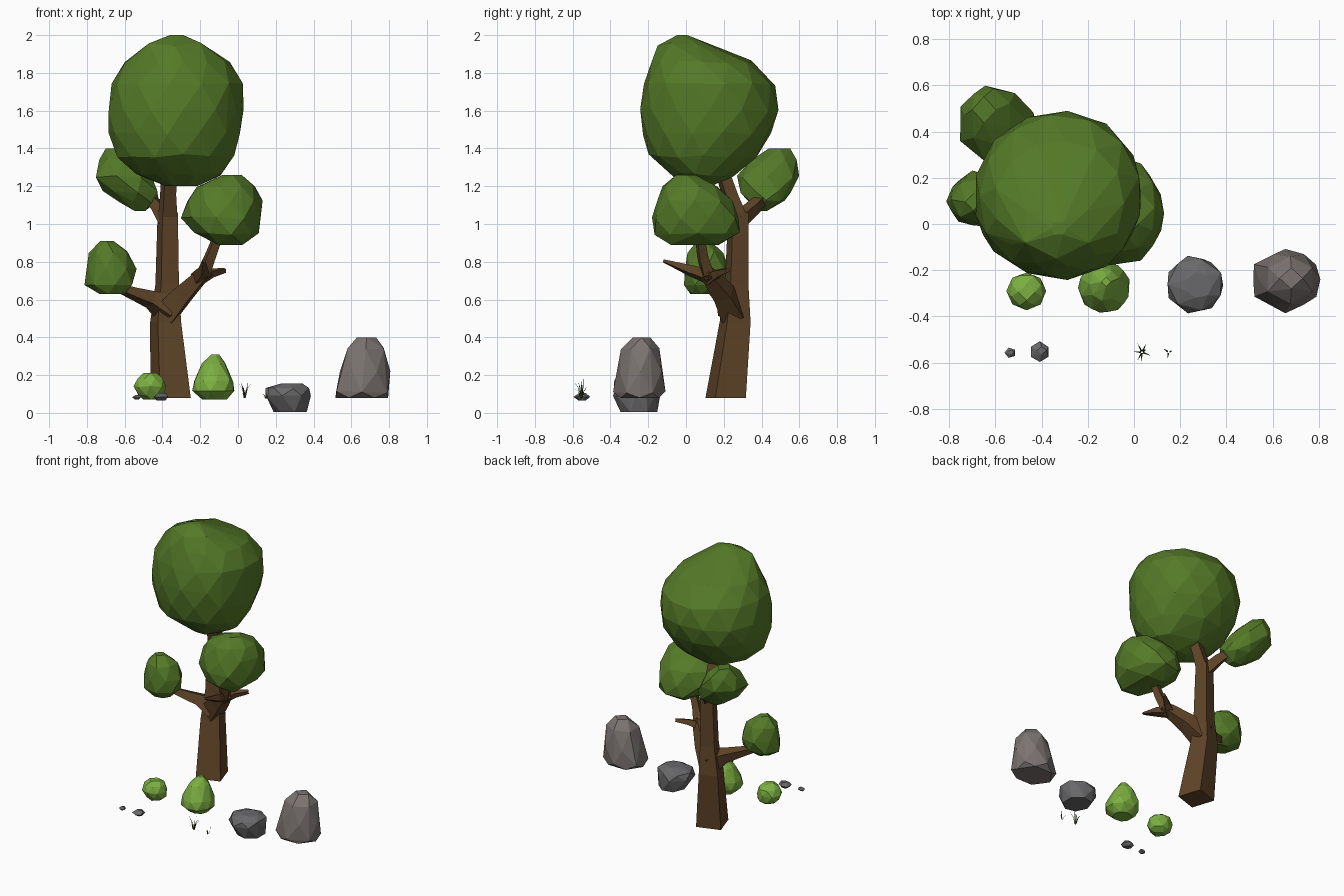
import bpy, bmesh, math, random
from mathutils import Vector

random.seed(7)


def material(name, rgb):
    m = bpy.data.materials.new(name)
    m.diffuse_color = (*rgb, 1)
    return m


LEAF = material("leaf", (0.09, 0.195, 0.021))
BUSH = material("bush", (0.20, 0.43, 0.053))
BARK = material("bark", (0.115, 0.058, 0.021))
DARK = material("dark_stone", (0.14, 0.14, 0.145))
PALE = material("pale_stone", (0.20, 0.175, 0.165))
GRASS = material("grass", (0.03, 0.07, 0.015))


def finish(bm, name, mat):
    bmesh.ops.recalc_face_normals(bm, faces=bm.faces)
    me = bpy.data.meshes.new(name)
    bm.to_mesh(me)
    bm.free()
    me.materials.append(mat)
    ob = bpy.data.objects.new(name, me)
    bpy.context.collection.objects.link(ob)
    return ob


def blob(name, mat, rows, sides, jitter=0.04):
    """Faceted lump: hull around stacked rings, each row is z, x0, x1, y0, y1."""
    bm = bmesh.new()
    for k, (z, x0, x1, y0, y1) in enumerate(rows):
        small = (x1 - x0) < 0.5 * max(r[2] - r[1] for r in rows)
        n = max(4, sides // 2) if small else sides
        end = k in (0, len(rows) - 1)
        for i in range(n):
            a = 2 * math.pi * (i + 0.5 * (k % 2)) / n
            s = 1.02 + random.uniform(-jitter, jitter)
            dz = 0 if end else random.uniform(-jitter, jitter) * (rows[0][0] - rows[-1][0]) * 0.5
            bm.verts.new(((x0 + x1) / 2 + s * (x1 - x0) / 2 * math.cos(a),
                          (y0 + y1) / 2 + s * (y1 - y0) / 2 * math.sin(a), z + dz))
    res = bmesh.ops.convex_hull(bm, input=bm.verts)
    loose = [v for v in bm.verts if not v.link_faces]
    bmesh.ops.delete(bm, geom=loose, context='VERTS')
    return finish(bm, name, mat)


def limb(name, path, sides=4, upright=False):
    """Square-section tapered branch through points x, y, z, radius."""
    bm = bmesh.new()
    pts = [Vector(p[:3]) for p in path]
    rings = []
    for i, p in enumerate(pts):
        if upright:
            u, v = Vector((1, 0, 0)), Vector((0, 1, 0))
        else:
            d = (pts[min(i + 1, len(pts) - 1)] - pts[max(i - 1, 0)]).normalized()
            ref = Vector((0, 0, 1)) if abs(d.z) < 0.85 else Vector((0, 1, 0))
            u = d.cross(ref).normalized()
            v = d.cross(u)
        ring = []
        for k in range(sides):
            a = math.radians(63) + 2 * math.pi * k / sides
            ring.append(bm.verts.new(p + path[i][3] * (u * math.cos(a) + v * math.sin(a))))
        rings.append(ring)
    for r, s in zip(rings, rings[1:]):
        for k in range(sides):
            j = (k + 1) % sides
            bm.faces.new((r[k], r[j], s[j], s[k]))
    bm.faces.new(rings[0])
    bm.faces.new(rings[-1])
    return finish(bm, name, BARK)


def grass(name, x, y, z, height, spread, count):
    """Tuft of thin bent blades leaning outwards."""
    bm = bmesh.new()
    for i in range(count):
        a = 2 * math.pi * i / count + random.uniform(-0.3, 0.3) + 0.4
        out = Vector((math.cos(a), math.sin(a), 0))
        side = Vector((-out.y, out.x, 0)) * 0.004
        h = height * (1 if i == 0 else random.uniform(0.5, 0.9))
        base = Vector((x, y, z)) + out * 0.004
        mid = base + out * spread * 0.35 + Vector((0, 0, h * 0.6))
        tip = base + out * spread * (0.4 if i == 0 else 1) + Vector((0, 0, h))
        b0, b1, m0, m1, t = [bm.verts.new(p) for p in
                             (base - side, base + side, mid - side * 0.7, mid + side * 0.7, tip)]
        bm.faces.new((b0, b1, m1, m0))
        bm.faces.new((m0, m1, t))
    return finish(bm, name, GRASS)


# Trunk and its branches
limb("trunk", [(-0.357, 0.21, 0.08, 0.12), (-0.383, 0.26, 0.48, 0.092),
               (-0.375, 0.268, 0.68, 0.07), (-0.372, 0.277, 1.06, 0.06)], upright=True)
limb("top_fork", [(-0.372, 0.277, 1.03, 0.058), (-0.37, 0.235, 1.15, 0.048),
                  (-0.365, 0.19, 1.28, 0.045)], upright=True)
limb("back_branch", [(-0.375, 0.28, 1.02, 0.05), (-0.42, 0.36, 1.09, 0.042),
                     (-0.49, 0.43, 1.16, 0.03)])
limb("left_branch", [(-0.37, 0.25, 0.55, 0.09), (-0.46, 0.21, 0.60, 0.052),
                     (-0.56, 0.16, 0.635, 0.035), (-0.65, 0.12, 0.67, 0.025)])
limb("right_branch", [(-0.38, 0.25, 0.53, 0.085), (-0.29, 0.20, 0.63, 0.068),
                      (-0.20, 0.13, 0.72, 0.048), (-0.17, 0.10, 0.745, 0.04)])
limb("right_branch_riser", [(-0.19, 0.12, 0.72, 0.042), (-0.15, 0.09, 0.82, 0.034),
                            (-0.10, 0.07, 0.95, 0.028)])
limb("right_branch_spike", [(-0.21, 0.14, 0.715, 0.045), (-0.18, 0.02, 0.755, 0.032),
                            (-0.18, -0.12, 0.805, 0.009)])
limb("right_branch_twig", [(-0.21, 0.12, 0.71, 0.04), (-0.14, 0.17, 0.74, 0.026),
                           (-0.07, 0.22, 0.755, 0.015)])

# Foliage
blob("main_canopy", LEAF, [
    (2.00, -0.36, -0.29, -0.05, 0.01), (1.95, -0.49, -0.18, -0.15, 0.13),
    (1.86, -0.60, -0.05, -0.18, 0.36), (1.74, -0.67, 0.03, -0.215, 0.46),
    (1.60, -0.695, 0.03, -0.237, 0.487), (1.48, -0.68, 0.015, -0.22, 0.45),
    (1.36, -0.64, -0.02, -0.19, 0.37), (1.26, -0.53, -0.09, -0.08, 0.25),
    (1.20, -0.38, -0.22, -0.01, 0.14)], 13, 0.025)
blob("right_canopy", LEAF, [
    (1.26, -0.08, 0.02, -0.05, 0.05), (1.20, -0.22, 0.09, -0.12, 0.16),
    (1.12, -0.27, 0.12, -0.16, 0.25), (1.03, -0.29, 0.13, -0.18, 0.28),
    (0.95, -0.24, 0.11, -0.165, 0.29), (0.89, -0.13, 0.05, -0.13, 0.22)], 9)
blob("back_canopy", LEAF, [
    (1.40, -0.70, -0.60, 0.44, 0.55), (1.34, -0.73, -0.53, 0.35, 0.59),
    (1.25, -0.76, -0.46, 0.27, 0.60), (1.17, -0.71, -0.42, 0.29, 0.56),
    (1.12, -0.64, -0.42, 0.33, 0.52), (1.07, -0.56, -0.48, 0.37, 0.44)], 7)
blob("left_canopy", LEAF, [
    (0.91, -0.73, -0.66, 0.06, 0.13), (0.85, -0.79, -0.58, 0.01, 0.20),
    (0.76, -0.80, -0.54, -0.01, 0.23), (0.68, -0.81, -0.55, -0.015, 0.21),
    (0.63, -0.74, -0.60, 0.02, 0.14)], 7)

# Bushes
blob("tall_bush", BUSH, [
    (0.31, -0.14, -0.10, -0.27, -0.23), (0.26, -0.19, -0.065, -0.33, -0.19),
    (0.17, -0.235, -0.025, -0.38, -0.165), (0.12, -0.24, -0.015, -0.385, -0.17),
    (0.07, -0.19, -0.06, -0.33, -0.21)], 9)
blob("small_bush", BUSH, [
    (0.21, -0.50, -0.43, -0.33, -0.26), (0.18, -0.535, -0.395, -0.355, -0.22),
    (0.14, -0.55, -0.38, -0.37, -0.21), (0.095, -0.53, -0.39, -0.35, -0.22),
    (0.07, -0.50, -0.42, -0.33, -0.25)], 8)

# Rocks and pebbles
blob("flat_rock", DARK, [
    (0.155, 0.22, 0.34, -0.32, -0.21), (0.13, 0.145, 0.385, -0.37, -0.15),
    (0.09, 0.14, 0.38, -0.39, -0.14), (0.005, 0.19, 0.37, -0.35, -0.15)], 7, 0.03)
blob("tall_rock", PALE, [
    (0.40, 0.63, 0.73, -0.28, -0.19), (0.34, 0.57, 0.785, -0.34, -0.14),
    (0.22, 0.54, 0.80, -0.365, -0.115), (0.11, 0.505, 0.805, -0.38, -0.11),
    (0.08, 0.52, 0.79, -0.36, -0.13)], 6, 0.03)
blob("pebble", DARK, [
    (0.105, -0.42, -0.38, -0.565, -0.53), (0.085, -0.45, -0.365, -0.597, -0.51),
    (0.065, -0.43, -0.385, -0.57, -0.53)], 6)
blob("small_pebble", DARK, [
    (0.095, -0.545, -0.52, -0.565, -0.545), (0.083, -0.56, -0.51, -0.58, -0.535),
    (0.072, -0.55, -0.525, -0.57, -0.545)], 5)

# Grass tufts
grass("grass_tuft", 0.035, -0.555, 0.08, 0.10, 0.038, 7)
grass("small_grass_tuft", 0.15, -0.555, 0.075, 0.06, 0.025, 3)
